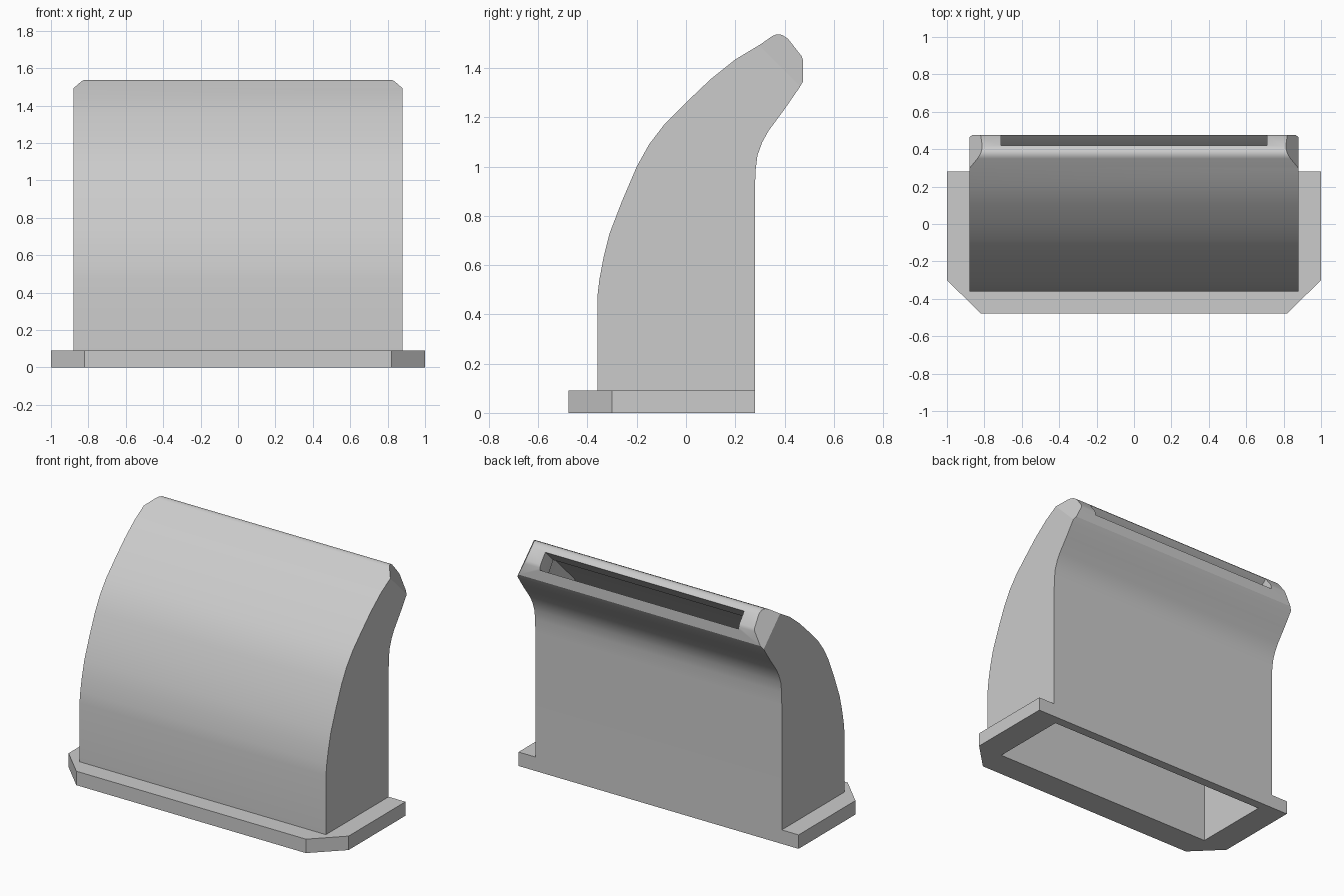
import bpy, bmesh
from math import radians
from mathutils import Vector

cube = bpy.data.objects.get("Cube")
if cube:
    bpy.data.objects.remove(cube, do_unlink=True)

grey = bpy.data.materials.new("light grey")
grey.use_nodes = True
colour = (0.6, 0.6, 0.6, 1)
grey.diffuse_color = colour
grey.node_tree.nodes["Principled BSDF"].inputs["Base Color"].default_value = colour


def add_object(name, bm):
    bmesh.ops.recalc_face_normals(bm, faces=bm.faces[:])
    mesh = bpy.data.meshes.new(name)
    bm.to_mesh(mesh)
    bm.free()
    obj = bpy.data.objects.new(name, mesh)
    bpy.context.collection.objects.link(obj)
    mesh.materials.append(grey)
    return obj


def prism(points, offset):
    """Extrude a closed outline along an offset vector."""
    bm = bmesh.new()
    face = bm.faces.new([bm.verts.new(p) for p in points])
    top = bmesh.ops.extrude_face_region(bm, geom=[face])["geom"]
    moved = [v for v in top if isinstance(v, bmesh.types.BMVert)]
    bmesh.ops.translate(bm, verts=moved, vec=offset)
    return bm


# Curved hood: side profile (y, z) swept across the width
BACK, BASE, HALF = 0.28, 0.09, 0.88
profile = [(-0.36, BASE), (-0.36, 0.47), (-0.352, 0.54), (-0.335, 0.63),
           (-0.31, 0.73), (-0.26, 0.86), (-0.2, 1.0), (-0.15, 1.09),
           (-0.085, 1.175), (0.0, 1.26), (0.1, 1.355), (0.2, 1.435),
           (0.305, 1.498), (0.35, 1.53), (0.368, 1.537), (0.39, 1.535),
           (0.415, 1.518), (0.469, 1.449), (0.476, 1.43), (0.476, 1.347),
           (0.46, 1.32), (0.4, 1.233), (0.335, 1.145), (0.31, 1.1),
           (0.29, 1.045), (0.282, 0.98), (BACK, 0.9), (BACK, BASE)]
bm = prism([(-HALF, y, z) for y, z in profile], (2 * HALF, 0, 0))

# Slanted corners at both ends of the lip
for side in (-1, 1):
    bmesh.ops.bisect_plane(bm, geom=bm.verts[:] + bm.edges[:] + bm.faces[:],
                           plane_co=(side * HALF, 0.3, 1.49),
                           plane_no=Vector((side, 0.48, 0.48)).normalized(),
                           clear_outer=True)
    bmesh.ops.holes_fill(bm, edges=[e for e in bm.edges if e.is_boundary])
hood = add_object("hood", bm)

# Base flange with clipped front corners
half_outline = [(1, BACK), (1, -0.3), (0.82, -0.478)]
outline = half_outline + [(-x, y) for x, y in reversed(half_outline)]
flange = add_object("base_flange", prism([(x, y, 0) for x, y in outline], (0, 0, BASE)))

# Air passage: front (y, z), back (y, z), half width, narrowing to the slot
sections = [(-0.3, -0.02, 0.22, -0.02, 0.82), (-0.3, 0.47, 0.22, 0.47, 0.82),
            (-0.25, 0.72, 0.22, 0.72, 0.82), (-0.14, 0.98, 0.22, 0.9, 0.82),
            (-0.03, 1.14, 0.22, 1.0, 0.82), (0.17, 1.34, 0.26, 1.13, 0.82),
            (0.34, 1.43, 0.4, 1.34, 0.71), (0.47, 1.56, 0.53, 1.47, 0.71)]
bm = bmesh.new()
rings = []
for fy, fz, by, bz, w in sections:
    corners = [(-w, fy, fz), (w, fy, fz), (w, by, bz), (-w, by, bz)]
    rings.append([bm.verts.new(c) for c in corners])
for low, high in zip(rings, rings[1:]):
    for i in range(4):
        j = (i + 1) % 4
        bm.faces.new((low[i], low[j], high[j], high[i]))
bm.faces.new(rings[0])
bm.faces.new(rings[-1])
passage = add_object("passage_cutter", bm)
passage.hide_render = True

# Hollow both parts, then smooth the curved skin
for obj in (hood, flange):
    cut = obj.modifiers.new("passage", 'BOOLEAN')
    cut.operation = 'DIFFERENCE'
    cut.solver = 'EXACT'
    cut.object = passage
    bpy.ops.object.select_all(action='DESELECT')
    obj.select_set(True)
    bpy.context.view_layer.objects.active = obj
    bpy.ops.object.modifier_apply(modifier=cut.name)
    bpy.ops.object.shade_smooth_by_angle(angle=radians(30))
bpy.data.objects.remove(passage, do_unlink=True)
